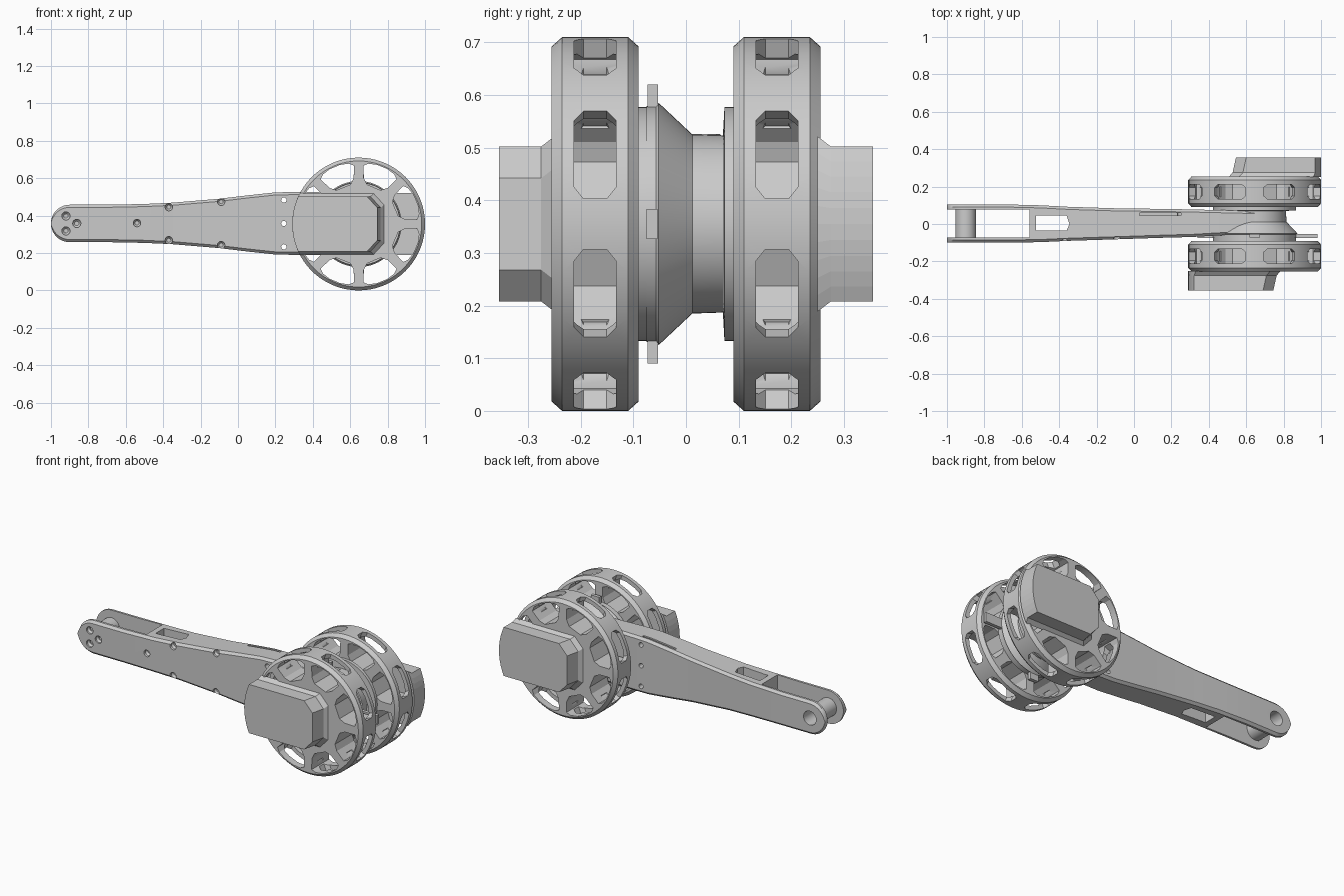
import bpy, bmesh
from math import sin, cos, pi, asin, sqrt, radians

if "Cube" in bpy.data.objects:
    bpy.data.objects.remove(bpy.data.objects["Cube"])

CX, CZ, R = 0.645, 0.355, 0.355      # wheel axis and radius
AZ = 0.358                           # arm centre height


def make(name, verts, faces):
    me = bpy.data.meshes.new(name)
    bm = bmesh.new()
    vs = [bm.verts.new(v) for v in verts]
    for f in faces:
        bm.faces.new([vs[i] for i in f])
    bmesh.ops.recalc_face_normals(bm, faces=bm.faces)
    bm.to_mesh(me)
    bm.free()
    ob = bpy.data.objects.new(name, me)
    bpy.context.collection.objects.link(ob)
    return ob


def loft(name, rings):
    """Skin rings of equal length and cap both ends."""
    n = len(rings[0])
    verts = [p for r in rings for p in r]
    faces = [list(range(n)), [len(verts) - n + i for i in range(n)]]
    for k in range(len(rings) - 1):
        for i in range(n):
            j = (i + 1) % n
            faces.append([k * n + i, k * n + j, (k + 1) * n + j, (k + 1) * n + i])
    return make(name, verts, faces)


def lathe(name, profile, x=CX, z=CZ, n=64):
    """Turn (y, radius) points about an axis along y."""
    return loft(name, [[(x + r * cos(2 * pi * i / n), y, z + r * sin(2 * pi * i / n))
                        for i in range(n)] for y, r in profile])


def box(name, x0, x1, y0, y1, z0, z1):
    return loft(name, [[(x0, y0, z), (x1, y0, z), (x1, y1, z), (x0, y1, z)] for z in (z0, z1)])


def join(obs):
    bpy.ops.object.select_all(action='DESELECT')
    for o in obs:
        o.select_set(True)
    bpy.context.view_layer.objects.active = obs[0]
    bpy.ops.object.join()
    return obs[0]


def cut(ob, cutters):
    c = join(cutters)
    c.hide_render = True
    m = ob.modifiers.new("cut", 'BOOLEAN')
    m.operation, m.solver, m.object = 'DIFFERENCE', 'EXACT', c
    bpy.ops.object.select_all(action='DESELECT')
    ob.select_set(True)
    bpy.context.view_layer.objects.active = ob
    bpy.ops.object.modifier_apply(modifier=m.name)
    bpy.data.objects.remove(c)


def smooth(ob, deg=25):
    bpy.ops.object.select_all(action='DESELECT')
    ob.select_set(True)
    bpy.context.view_layer.objects.active = ob
    bpy.ops.object.shade_smooth_by_angle(angle=radians(deg))


def polar(u, v, a):
    return CX + u * cos(a) - v * sin(a), CZ + u * sin(a) + v * cos(a)


# Wheels: chamfered drums with eight axial windows and eight rim slots
WINDOW = [(.212, .04), (.238, .07), (.298, .096), (.318, .075), (.33, .03)]
SLOT = [(.09, .022), (.068, .04)]


def wheel(name, yc):
    w = .0825
    ob = lathe(name, [(yc - w, R - .018), (yc - w + .02, R),
                      (yc + w - .02, R), (yc + w, R - .018)], n=72)
    windows, slots = [], []
    outline = WINDOW + [(u, -v) for u, v in reversed(WINDOW)]
    oct_ = SLOT + [(-v, y) for v, y in reversed(SLOT)]
    oct_ += [(v, -y) for v, y in reversed(oct_)]
    for k in range(8):
        a = pi / 8 + k * pi / 4
        ring = [polar(u, v, a) for u, v in outline]
        windows.append(loft("window_cut", [[(x, y, z) for x, z in ring] for y in (yc - .2, yc + .2)]))
        rings = []
        for u in (.27, .4):
            pts = [(polar(u, v, a), y) for v, y in oct_]
            rings.append([(p[0], yc + y, p[1]) for p, y in pts])
        slots.append(loft("slot_cut", rings))
    cut(ob, windows)
    cut(ob, slots)
    smooth(ob)


wheel("front_wheel", -.1725)
wheel("back_wheel", .1725)


# Motor housings: flat-topped blocks that follow the wheel edge at one end
def housing(name, s):
    rings = []
    for y, h, right in ((-.25, .166, .14), (-.275, .147, .118), (-.355, .147, .10)):
        a = asin(h / R)
        pts = [(-R * cos(t), R * sin(t)) for t in (a - 2 * a * i / 10 for i in range(11))]
        pts += [(right - .055, -h), (right, -h + .06), (right, h - .06), (right - .055, h)]
        rings.append([(CX + s * x, s * y, CZ + z) for x, z in pts])
    loft(name, rings)


housing("front_housing", 1)
housing("back_housing", -1)

# Hub between the wheels: collar, cone, barrel and collar
smooth(lathe("hub", [(-.092, .222), (-.058, .222), (-.052, .23), (.012, .17),
                     (.07, .168), (.073, .222), (.092, .222)]))

# Flange plate with four lobes in line with the spokes
lobes = [lathe("flange", [(-.075, .224), (-.054, .224)]),
         box("lobe", CX - .306, CX + .335, -.0745, -.0545, CZ - .028, CZ + .028),
         box("lobe", CX - .028, CX + .028, -.0735, -.0535, CZ - .265, CZ + .265)]
smooth(join(lobes))

# Arm: lofted chamfered sections from the round fork tip to the hub
stations = []
for i in range(1, 13):
    t = i / 12 * pi / 2
    stations.append((-.9 - .1 * cos(t), .1 * sin(t), -.1, .105))
stations[0] = (-1.0, .012, -.1, .105)
stations += [(-.7, .1, -.1, .105), (-.5, .104, -.097, .1), (-.35, .111, -.09, .092),
             (-.1, .132, -.082, .084), (.05, .15, -.077, .082), (.2, .166, -.072, .08),
             (.3, .168, -.07, .078), (CX, .168, -.05, .07)]
rings = []
for x, h, y0, y1 in stations:
    c = min(.014, h * .45)
    rings.append([(x, y0, AZ - h + c), (x, y0 + c, AZ - h), (x, y1 - c, AZ - h), (x, y1, AZ - h + c),
                  (x, y1, AZ + h - c), (x, y1 - c, AZ + h), (x, y0 + c, AZ + h), (x, y0, AZ + h - c)])
arm = loft("arm", rings)

# Fork gap, lightening opening and top groove
cut(arm, [box("fork_cut", -1.1, -.56, -.072, .078, 0, .8),
          loft("opening_cut", [[(-.525, -.035, z), (-.36, -.035, z), (-.345, 0, z),
                                (-.36, .045, z), (-.525, .045, z)] for z in (0, .8)]),
          box("groove_cut", .03, .25, .045, .058, .49, .6)])

# Screw holes: through holes near the wheel, shallow sockets, tip screws, rear bore
holes = [lathe("hole", [(-.2, .014), (.2, .014)], .245, z, 16) for z in (.483, .358, .233)]
holes += [lathe("hole", [(-.2, .02), (y, .02), (y + .012, .011)], x, z, 16)
          for x, z, y in ((-.54, .36, -.083), (-.37, .445, -.077), (-.37, .268, -.077),
                          (-.09, .474, -.07), (-.09, .242, -.07))]
holes += [lathe("hole", [(-.2, .022), (-.09, .022), (-.08, .012), (-.06, .012)], x, z, 16)
          for x, z in ((-.92, .398), (-.862, .358), (-.92, .318))]
holes.append(lathe("hole", [(.06, .042), (.2, .042)], -.9, AZ, 32))
cut(arm, holes)
smooth(arm, 30)

# Spacer pin across the fork tip, bored from the back
pin = lathe("fork_pin", [(-.074, .055), (.08, .055)], -.9, AZ, 32)
cut(pin, [lathe("bore", [(-.04, .042), (.2, .042)], -.9, AZ, 32)])
smooth(pin)
